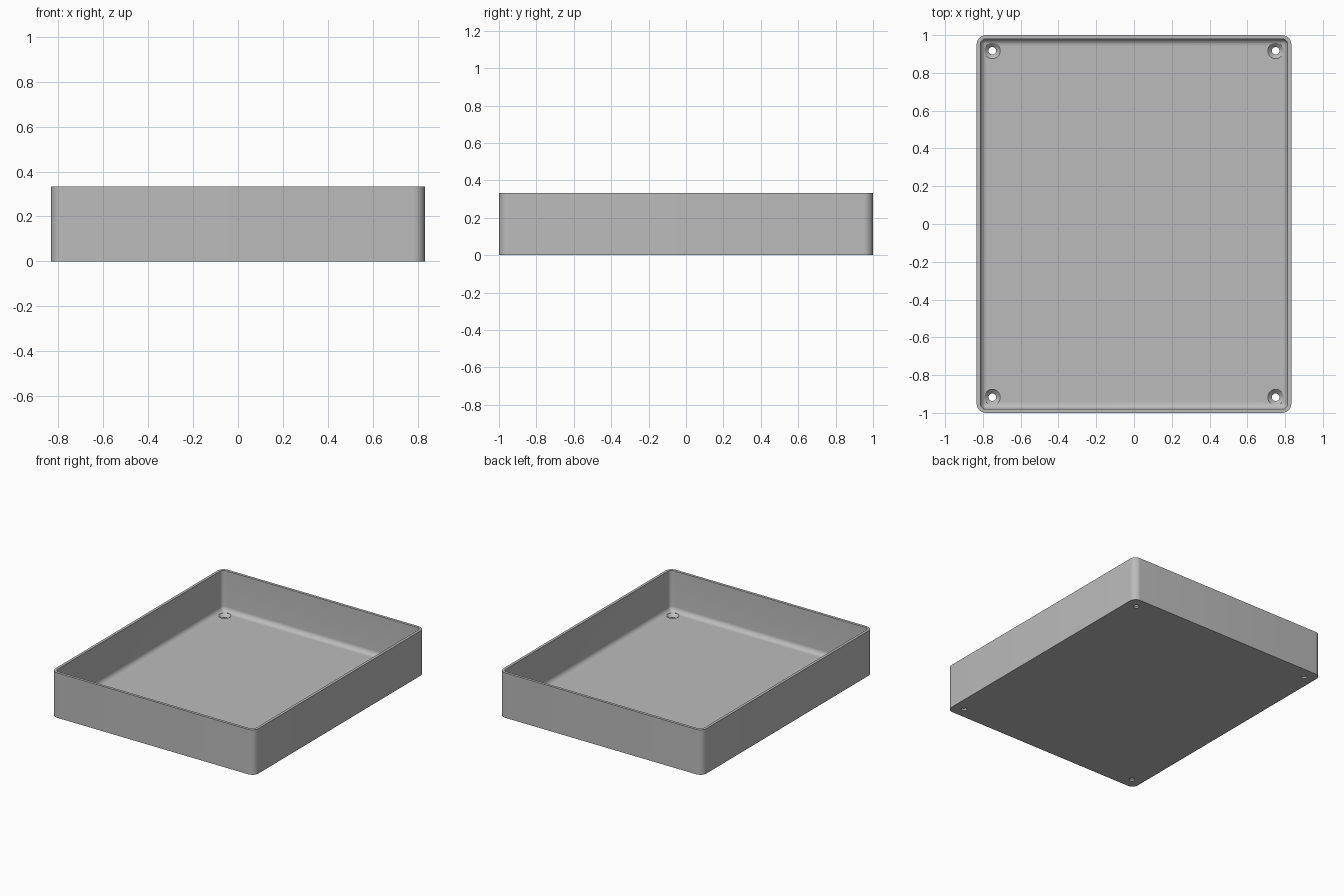
import bpy, bmesh, math

cube = bpy.data.objects.get("Cube")
if cube:
    bpy.data.objects.remove(cube)

HX, HY, H = 0.833, 1.0, 0.333      # half sizes and height
FLOOR, WALL, CORNER, FILLET = 0.033, 0.02, 0.05, 0.035

grey = bpy.data.materials.new("plain grey")
grey.use_nodes = True
colour = (0.5, 0.5, 0.5, 1)
grey.diffuse_color = colour
grey.node_tree.nodes["Principled BSDF"].inputs["Base Color"].default_value = colour


def rounded_ring(bm, inset, z, steps=10):
    """Rounded rectangle of vertices, drawn in from the outer edge."""
    r = max(CORNER - inset, 0.012)
    cx, cy = HX - inset - r, HY - inset - r
    verts = []
    for q, (sx, sy) in enumerate([(1, 1), (-1, 1), (-1, -1), (1, -1)]):
        for i in range(steps + 1):
            a = math.pi / 2 * (q + i / steps)
            verts.append(bm.verts.new((sx * cx + r * math.cos(a), sy * cy + r * math.sin(a), z)))
    return verts


# Section of the tray: outside, rim, inside, rounded foot of the wall
section = [(0, 0), (0, H), (WALL, H)]
for i in range(9):
    a = math.pi / 2 * i / 8
    section.append((WALL + FILLET * (1 - math.cos(a)), FLOOR + FILLET * (1 - math.sin(a))))

bm = bmesh.new()
rings = [rounded_ring(bm, *p) for p in section]
for low, high in zip(rings, rings[1:]):
    for i in range(len(low)):
        j = (i + 1) % len(low)
        bm.faces.new((low[i], low[j], high[j], high[i]))
bm.faces.new(rings[0][::-1])
bm.faces.new(rings[-1])
bmesh.ops.recalc_face_normals(bm, faces=bm.faces)
mesh = bpy.data.meshes.new("tray")
bm.to_mesh(mesh)
bm.free()
mesh.materials.append(grey)
tray = bpy.data.objects.new("tray", mesh)
bpy.context.collection.objects.link(tray)

# Countersunk screw hole cutters, one per corner
bm = bmesh.new()
profile = [(0.02, -0.05), (0.02, 0.012), (0.042, FLOOR), (0.042, 0.1)]
for sx in (-1, 1):
    for sy in (-1, 1):
        loops = [[bm.verts.new((sx * 0.75 + r * math.cos(math.tau * k / 32),
                                sy * 0.917 + r * math.sin(math.tau * k / 32), z))
                  for k in range(32)] for r, z in profile]
        for low, high in zip(loops, loops[1:]):
            for k in range(32):
                n = (k + 1) % 32
                bm.faces.new((low[k], low[n], high[n], high[k]))
        bm.faces.new(loops[0][::-1])
        bm.faces.new(loops[-1])
mesh = bpy.data.meshes.new("screw_hole_cutter")
bm.to_mesh(mesh)
bm.free()
mesh.materials.append(grey)
cutter = bpy.data.objects.new("screw_hole_cutter", mesh)
bpy.context.collection.objects.link(cutter)

# Cut the holes and smooth the rounded corners
bpy.context.view_layer.objects.active = tray
tray.select_set(True)
cut = tray.modifiers.new("screw_holes", 'BOOLEAN')
cut.operation, cut.solver, cut.object = 'DIFFERENCE', 'EXACT', cutter
bpy.ops.object.modifier_apply(modifier=cut.name)
bpy.data.objects.remove(cutter)
bpy.ops.object.shade_smooth_by_angle(angle=math.radians(30))
